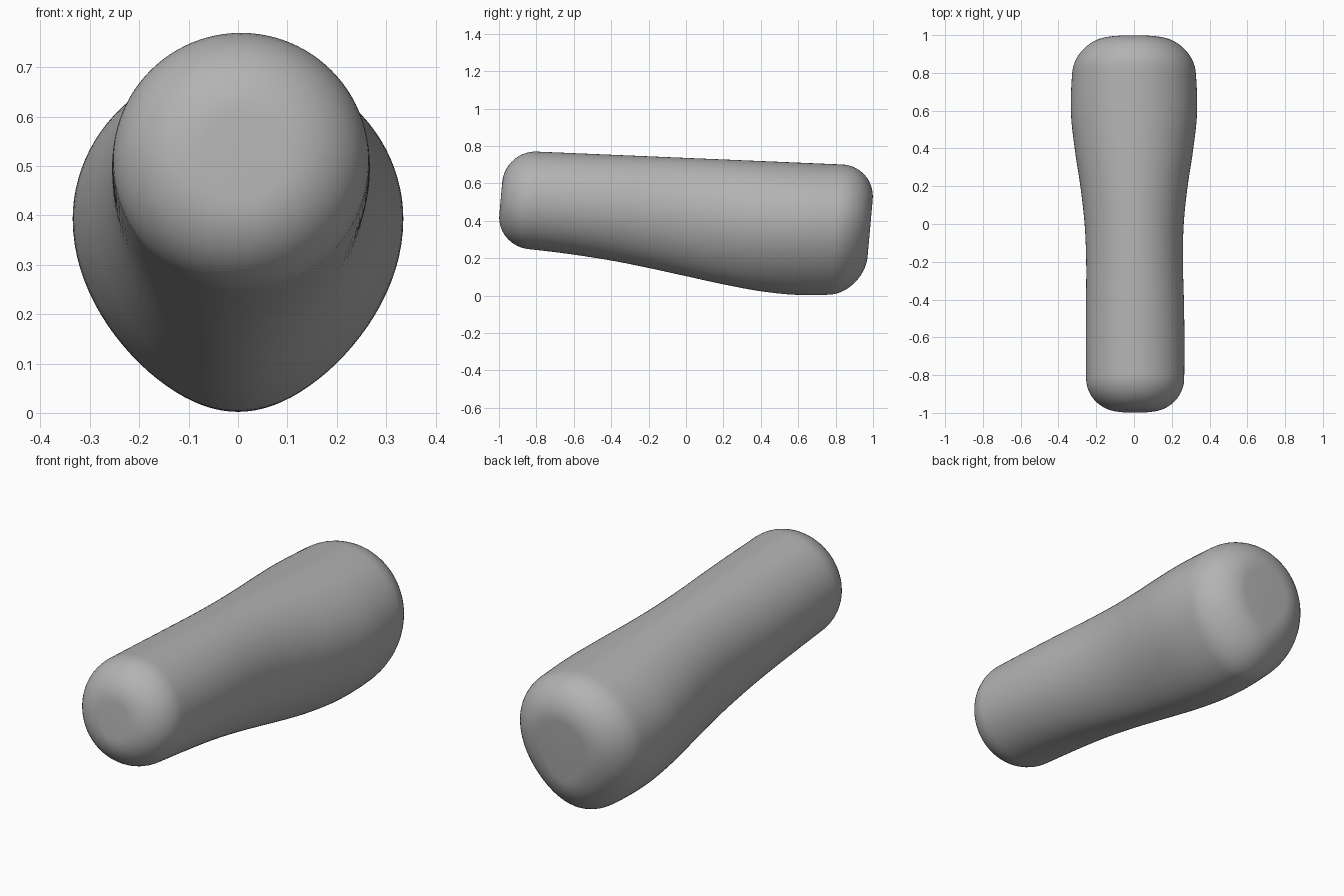
import bpy, bmesh, math

cube = bpy.data.objects.get("Cube")
if cube:
    bpy.data.objects.remove(cube, do_unlink=True)

# Grip profiles, sampled every 0.2 from front to back
HALF_WIDTH = [.255, .260, .261, .259, .256, .262, .283, .313, .334, .328, .305]
BOTTOM = [.262, .243, .218, .187, .148, .105, .062, .025, .004, .006, .03]
SEGMENTS = 96
FRONT, BACK = -.992, .997
FRONT_RADIUS, BACK_RADIUS = .17, .18


def sample(table, y):
    """Smooth interpolation through evenly spaced profile values."""
    f = min(max((y + 1) * 5, 0), 9.999)
    i = int(f)
    t = f - i
    a, b, c, d = (table[min(max(i + k, 0), 10)] for k in (-1, 0, 1, 2))
    return b + t / 2 * (c - a + t * (2 * a - 5 * b + 4 * c - d + t * (3 * (b - c) + d - a)))


def smooth(t):
    t = min(max(t, 0), 1)
    return t * t * (3 - 2 * t)


def section(bm, s, inset):
    """Egg-shaped ring at station s, drawn inward by inset."""
    blend = smooth((s + .8) / 1.4)
    top = .735 - .042 * s
    low = sample(BOTTOM, s - .03)
    mid = low + (top - low) * (.5 + .053 * blend)
    width = sample(HALF_WIDTH, s) - inset
    shift = .006 * (1 - smooth((s + .6) / .8))
    ring = []
    for k in range(SEGMENTS):
        a = math.tau * k / SEGMENTS
        c, n = math.cos(a), math.sin(a)
        x = width * c
        if n < 0:
            x *= 1 - .18 * blend * n * n      # narrower underside
            z = mid + (mid - low - inset) * n
        else:
            z = mid + (top - mid - inset) * n
        ring.append(bm.verts.new((x + shift, s + .09 * (z - .5), z)))
    return ring


# Stations: rounded front edge, long body, rounded back edge
ARC = 14
arc = [math.pi / 2 * i / ARC for i in range(ARC + 1)]
stations = [(FRONT + FRONT_RADIUS * (1 - math.sin(a)), FRONT_RADIUS * (1 - math.cos(a)))
            for a in reversed(arc)]
start, end = FRONT + FRONT_RADIUS, BACK - BACK_RADIUS
stations += [(start + (end - start) * i / 48, 0) for i in range(1, 48)]
stations += [(BACK - BACK_RADIUS * (1 - math.sin(a)), BACK_RADIUS * (1 - math.cos(a)))
             for a in arc]

# Loft the grip and close both flat ends
bm = bmesh.new()
rings = [section(bm, s, inset) for s, inset in stations]
for r0, r1 in zip(rings, rings[1:]):
    for k in range(SEGMENTS):
        n = (k + 1) % SEGMENTS
        bm.faces.new((r0[k], r0[n], r1[n], r1[k]))
bm.faces.new(rings[0])
bm.faces.new(rings[-1])
bmesh.ops.recalc_face_normals(bm, faces=bm.faces)
mesh = bpy.data.meshes.new("grip")
bm.to_mesh(mesh)
bm.free()
grip = bpy.data.objects.new("grip", mesh)
bpy.context.collection.objects.link(grip)

# Plain grey finish
grey = bpy.data.materials.new("plain grey")
grey.use_nodes = True
colour = (.45, .45, .45, 1)
grey.diffuse_color = colour
grey.node_tree.nodes["Principled BSDF"].inputs["Base Color"].default_value = colour
mesh.materials.append(grey)

bpy.ops.object.select_all(action='DESELECT')
grip.select_set(True)
bpy.context.view_layer.objects.active = grip
bpy.ops.object.shade_smooth_by_angle(angle=math.radians(35))
